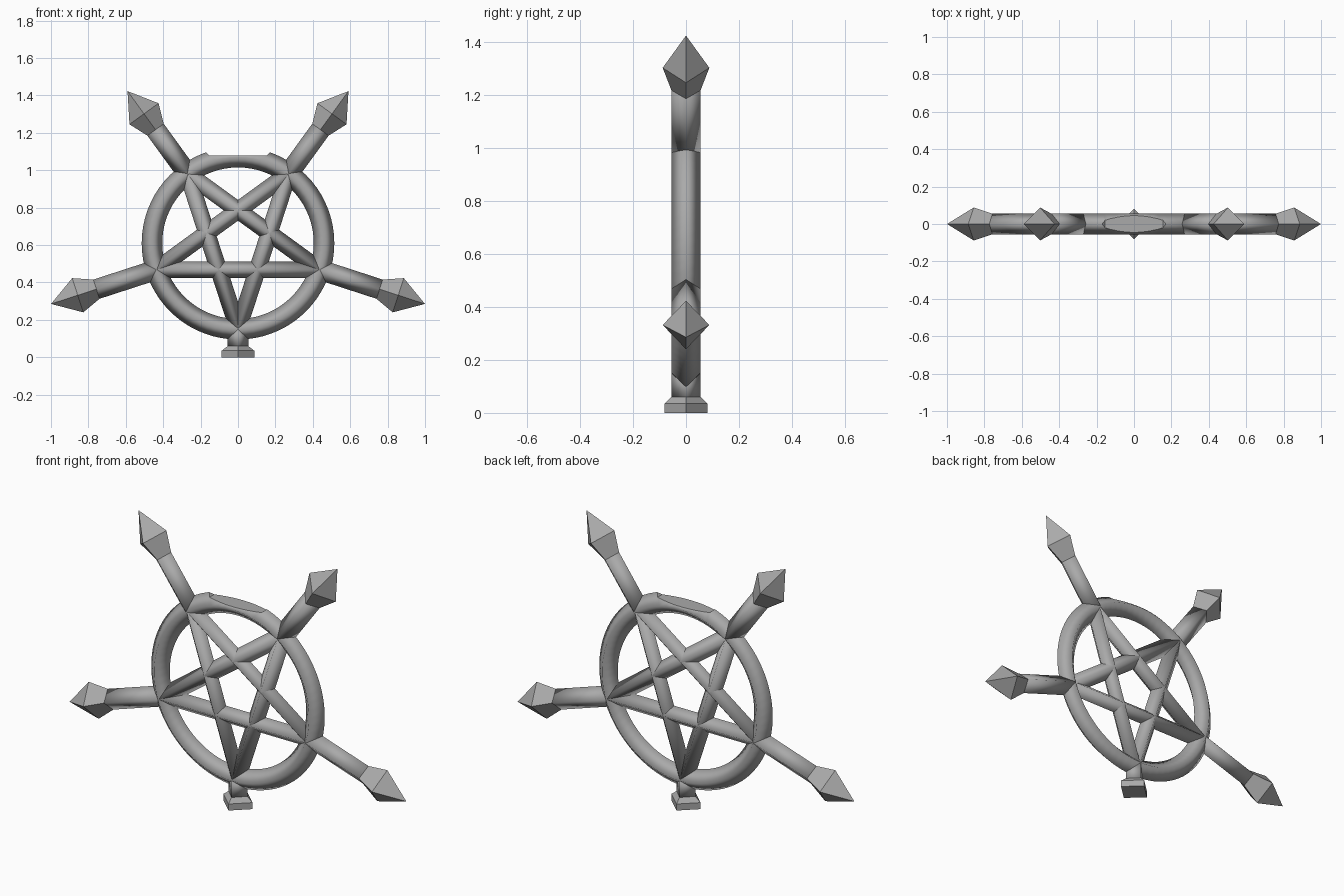
import bpy, bmesh, math
from mathutils import Vector

cube = bpy.data.objects.get("Cube")
if cube:
    bpy.data.objects.remove(cube, do_unlink=True)

CENTRE = Vector((0, 0, 0.61))
RING_R = 0.46

metal = bpy.data.materials.new("grey metal")
metal.use_nodes = True
colour = (0.4, 0.4, 0.4, 1)
metal.diffuse_color = colour
metal.node_tree.nodes["Principled BSDF"].inputs["Base Color"].default_value = colour


def finish(bm, name, smooth=True):
    bmesh.ops.recalc_face_normals(bm, faces=bm.faces)
    for f in bm.faces:
        f.smooth = smooth
    mesh = bpy.data.meshes.new(name)
    bm.to_mesh(mesh)
    bm.free()
    mesh.materials.append(metal)
    ob = bpy.data.objects.new(name, mesh)
    bpy.context.collection.objects.link(ob)
    return ob


def spoke_point(angle, radius):
    a = math.radians(angle)
    return CENTRE + Vector((math.cos(a), 0, math.sin(a))) * radius


def diamond_rod(name, start, direction, stations, smooth=True):
    """Four-sided rod; stations are (distance, half width, half depth)."""
    direction = direction.normalized()
    side = direction.cross(Vector((0, 1, 0)))
    depth = Vector((0, 1, 0))
    bm = bmesh.new()
    rings = []
    for d, w, h in stations:
        p = start + direction * d
        if w == 0:
            rings.append([bm.verts.new(p)] * 4)
        else:
            rings.append([bm.verts.new(p + o) for o in
                          (side * w, depth * h, -side * w, -depth * h)])
    for a, b in zip(rings, rings[1:]):
        for i in range(4):
            j = (i + 1) % 4
            quad = [a[i], a[j], b[j], b[i]]
            bm.faces.new(list(dict.fromkeys(quad)))
    for end in (rings[0], rings[-1]):
        if len(set(end)) == 4:
            bm.faces.new(end).smooth = False
    return finish(bm, name, smooth)


# Ring with a diamond cross-section
SEG = 72
bm = bmesh.new()
loops = []
for i in range(SEG):
    a = 90 + 360 * i / SEG
    loops.append([bm.verts.new(spoke_point(a, RING_R + dr) + Vector((0, dy, 0)))
                  for dr, dy in ((0.055, 0), (0, 0.055), (-0.055, 0), (0, -0.055))])
for i in range(SEG):
    a, b = loops[i], loops[(i + 1) % SEG]
    for k in range(4):
        bm.faces.new((a[k], a[(k + 1) % 4], b[(k + 1) % 4], b[k]))
ring = finish(bm, "ring")

# Flat notch cut into the top of the ring
bm = bmesh.new()
bmesh.ops.create_cube(bm, size=1)
for v in bm.verts:
    half = 0.155 if v.co.z < 0 else 0.255
    v.co = Vector((math.copysign(half, v.co.x), v.co.y * 0.4,
                   1.08 if v.co.z < 0 else 1.18))
cutter = finish(bm, "notch_cutter", False)
cutter.hide_render = True
mod = ring.modifiers.new("notch", "BOOLEAN")
mod.operation = "DIFFERENCE"
mod.solver = "EXACT"
mod.object = cutter
bpy.context.view_layer.objects.active = ring
bpy.ops.object.modifier_apply(modifier=mod.name)
bpy.data.objects.remove(cutter, do_unlink=True)
for p in ring.data.polygons:
    if p.normal.z > 0.99:
        p.use_smooth = False

# Five-pointed star of crossing bars
tips = [spoke_point(270 + 72 * i, RING_R) for i in range(5)]
for i in range(5):
    a, b = tips[i], tips[(i + 2) % 5]
    diamond_rod(f"star_bar_{i + 1}", a, b - a,
                [(0, 0.045, 0.05), ((b - a).length, 0.045, 0.05)])

# Four arms with spear heads: angle and tip radius
for name, angle, tip in (("upper_left", 54, 1.005), ("upper_right", 126, 1.005),
                         ("lower_left", -18, 1.051), ("lower_right", 198, 1.051)):
    direction = spoke_point(angle, 1) - CENTRE
    neck = tip - 0.255
    diamond_rod(name + "_arm", CENTRE, direction,
                [(RING_R, 0.054, 0.055), (neck, 0.054, 0.055)])
    diamond_rod(name + "_spear_head", CENTRE, direction,
                [(neck, 0.054, 0.055), (tip - 0.15, 0.096, 0.088), (tip, 0, 0)], False)

# Short stem and flared foot
down = Vector((0, 0, -1))
diamond_rod("stem", CENTRE, down, [(RING_R, 0.055, 0.055), (0.55, 0.055, 0.055)])
diamond_rod("foot", CENTRE, down,
            [(0.55, 0.055, 0.055), (0.575, 0.087, 0.081), (0.61, 0.087, 0.081)], False)
